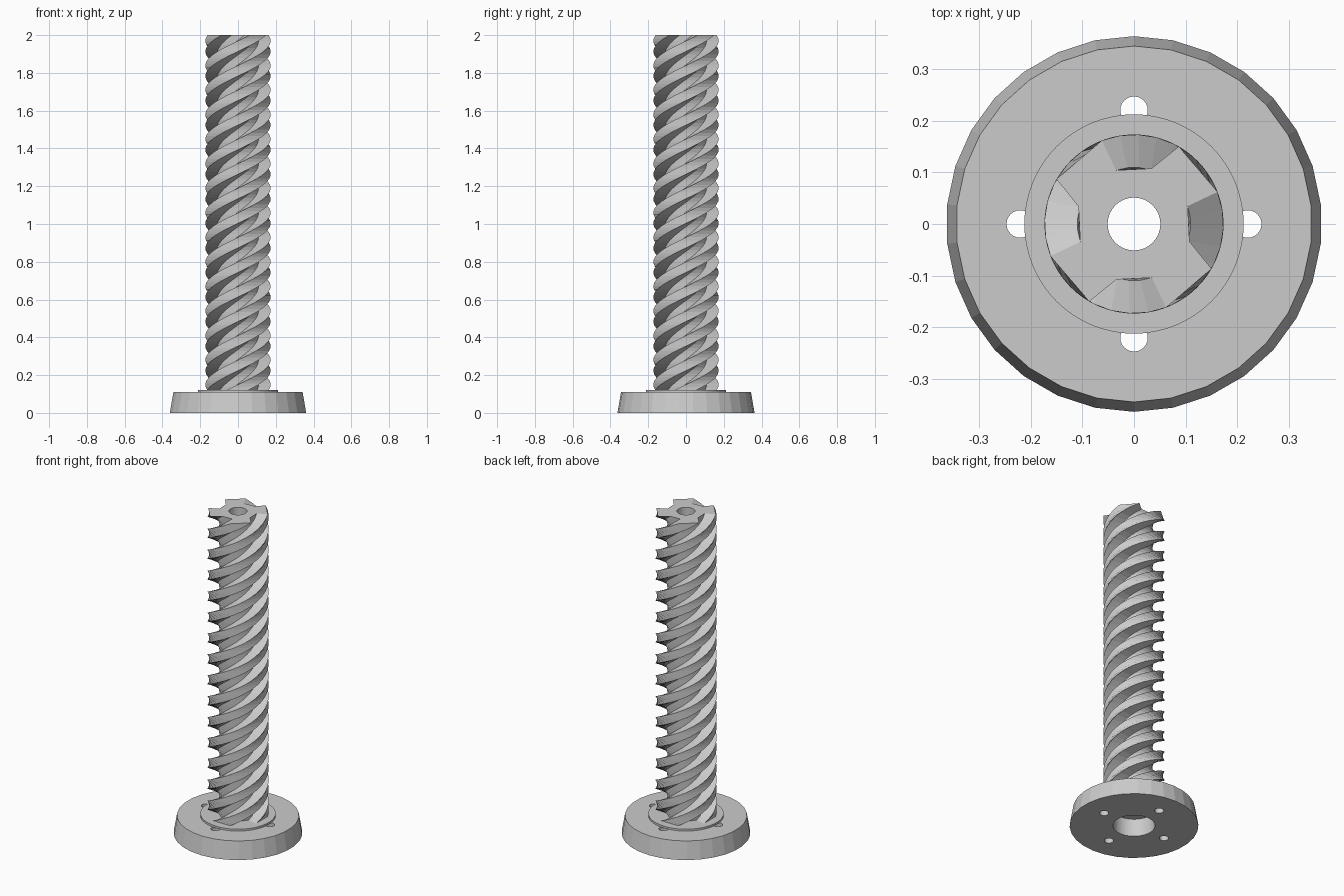
import bpy, bmesh, math
from mathutils import Matrix

if "Cube" in bpy.data.objects:
    bpy.data.objects.remove(bpy.data.objects["Cube"])

TAU = 2 * math.pi
TOP, PITCH = 2.0, 0.52

metal = bpy.data.materials.new("grey_metal")
metal.diffuse_color = (0.6, 0.6, 0.6, 1)
metal.use_nodes = True
metal.node_tree.nodes["Principled BSDF"].inputs["Base Color"].default_value = metal.diffuse_color


def finish(name, bm):
    bmesh.ops.recalc_face_normals(bm, faces=bm.faces[:])
    me = bpy.data.meshes.new(name)
    bm.to_mesh(me)
    bm.free()
    me.materials.append(metal)
    ob = bpy.data.objects.new(name, me)
    bpy.context.collection.objects.link(ob)
    return ob


def ring(bm, pts, z):
    return [bm.verts.new((r * math.cos(a), r * math.sin(a), z)) for r, a in pts]


def circle(r, n, start=0.0):
    return [(r, start + TAU * i / n) for i in range(n)]


def bridge(bm, a, b):
    n = len(a)
    for i in range(n):
        j = (i + 1) % n
        bm.faces.new((a[i], a[j], b[j], b[i]))


def lathe(name, profile, n, start=0.0):
    """Closed profile of (radius, z) turned into a ring-shaped solid."""
    bm = bmesh.new()
    rings = [ring(bm, circle(r, n, start), z) for r, z in profile]
    for i in range(len(rings)):
        bridge(bm, rings[i - 1], rings[i])
    return finish(name, bm)


# Tapered foot, with a corner on the +y axis
bm = bmesh.new()
low = ring(bm, circle(0.363, 30, math.pi / 2), 0)
high = ring(bm, circle(0.344, 30, math.pi / 2), 0.11)
bridge(bm, low, high)
bm.faces.new(low)
bm.faces.new(high)
foot = finish("foot", bm)

# Cutters: centre bore and four bolt holes
bm = bmesh.new()
holes = [(0, 0, 0.118, 48)]
holes += [(0.22 * math.cos(k * TAU / 4), 0.22 * math.sin(k * TAU / 4), 0.0265, 24) for k in range(4)]
for x, y, r, n in holes:
    bmesh.ops.create_cone(bm, cap_ends=True, segments=n, radius1=r, radius2=r,
                          depth=0.4, matrix=Matrix.Translation((x, y, 0.05)))
cutter = finish("hole_cutter", bm)
cutter.hide_render = True
mod = foot.modifiers.new("holes", 'BOOLEAN')
mod.operation = 'DIFFERENCE'
mod.solver = 'EXACT'
mod.object = cutter
bpy.context.view_layer.objects.active = foot
bpy.ops.object.modifier_apply(modifier="holes")
bpy.data.objects.remove(cutter)

# Thin collar between foot and screw
lathe("collar", [(0.052, 0.11), (0.212, 0.11), (0.212, 0.122), (0.052, 0.122)], 64)

# Four-start screw: grooved section twisted up the height, with a straight bore
section = []
for k in range(4):
    for r, deg in ((0.173, -30), (0.1125, -17.5), (0.1095, 18.5), (0.173, 21)):
        section.append((r, math.radians(deg + 90 * k)))

bm = bmesh.new()
BOTTOM, LAYERS = 0.12, 109
prev = first = None
for i in range(LAYERS + 1):
    z = BOTTOM + (TOP - BOTTOM) * i / LAYERS
    twist = TAU * (z - TOP) / PITCH
    cur = ring(bm, [(r, a + twist) for r, a in section], z)
    if prev:
        bridge(bm, prev, cur)
    else:
        first = cur
    prev = cur
low = ring(bm, circle(0.051, 32), BOTTOM)
high = ring(bm, circle(0.051, 32), TOP)
bridge(bm, low, high)
# ring-shaped end caps
for outer, inner in ((first, low), (prev, high)):
    edges = [bm.edges.get((l[i - 1], l[i])) for l in (outer, inner) for i in range(len(l))]
    bmesh.ops.triangle_fill(bm, use_beauty=True, edges=edges)
finish("screw", bm)
